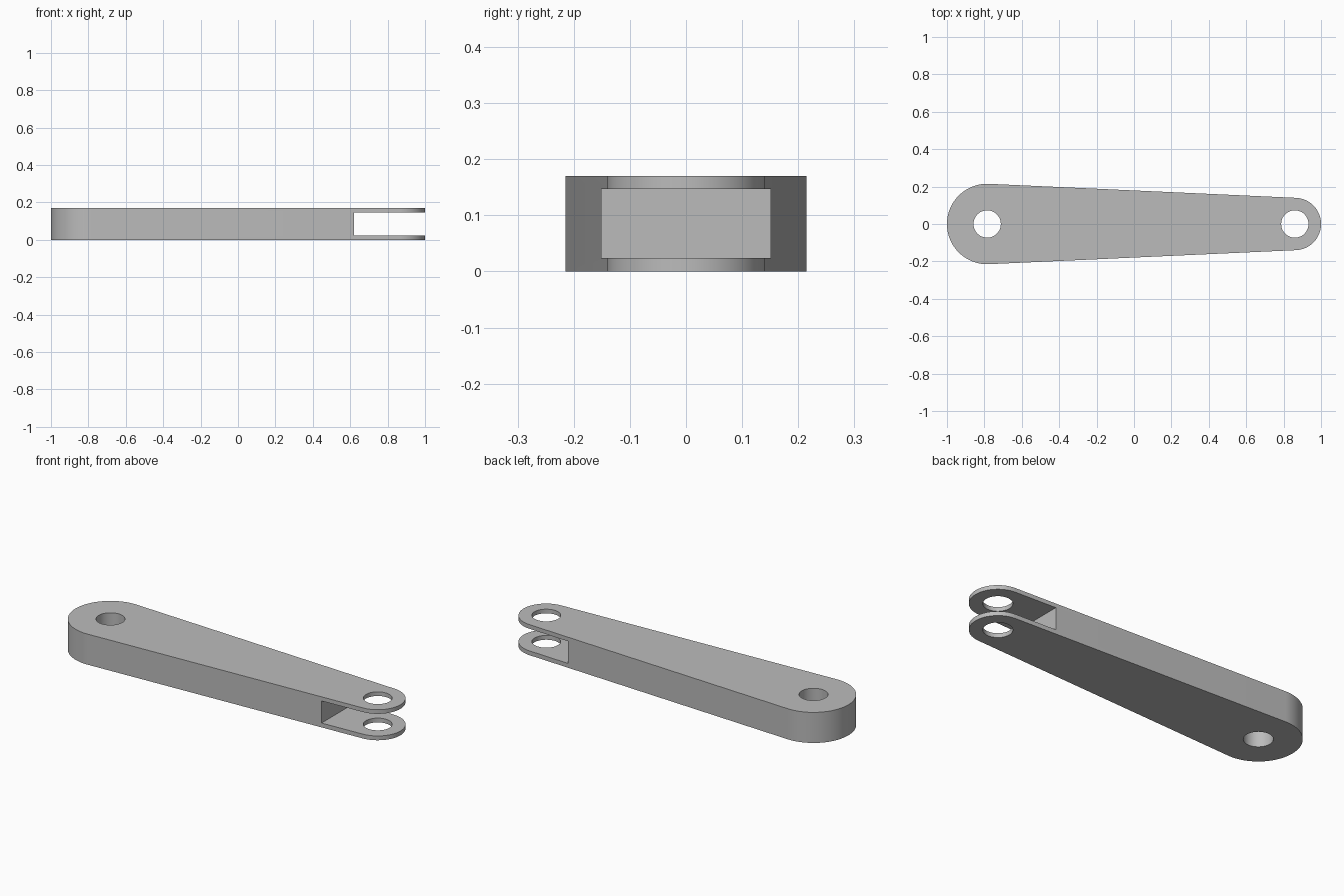
import bpy
import bmesh
from math import asin, cos, sin, pi, radians

if "Cube" in bpy.data.objects:
    bpy.data.objects.remove(bpy.data.objects["Cube"], do_unlink=True)

HEIGHT = 0.17
BIG_X, BIG_R = -0.785, 0.215
SMALL_X, SMALL_R = 0.86, 0.14
HOLE_R = 0.073
SLOT_X, SLOT_LOW, SLOT_HIGH = 0.62, 0.024, 0.147
SEGMENTS = 48

grey = bpy.data.materials.new("plain grey")
grey.use_nodes = True
grey.diffuse_color = (0.5, 0.5, 0.5, 1)
grey.node_tree.nodes["Principled BSDF"].inputs["Base Color"].default_value = (0.5, 0.5, 0.5, 1)


def prism(name, outline, low, high):
    """Extrude a flat outline from one height to another."""
    bm = bmesh.new()
    face = bm.faces.new([bm.verts.new((x, y, low)) for x, y in outline])
    side = bmesh.ops.extrude_face_region(bm, geom=[face])["geom"]
    top = [v for v in side if isinstance(v, bmesh.types.BMVert)]
    bmesh.ops.translate(bm, verts=top, vec=(0, 0, high - low))
    bmesh.ops.recalc_face_normals(bm, faces=bm.faces)
    mesh = bpy.data.meshes.new(name)
    bm.to_mesh(mesh)
    bm.free()
    mesh.materials.append(grey)
    obj = bpy.data.objects.new(name, mesh)
    bpy.context.collection.objects.link(obj)
    return obj


def arc(x, radius, start, end, count):
    steps = [start + (end - start) * i / count for i in range(count + 1)]
    return [(x + radius * cos(a), radius * sin(a)) for a in steps]


# Tapered arm: two round ends joined by their common tangents
tilt = asin((BIG_R - SMALL_R) / (SMALL_X - BIG_X))
tangent = pi / 2 - tilt
outline = (arc(SMALL_X, SMALL_R, -tangent, tangent, SEGMENTS)
           + arc(BIG_X, BIG_R, tangent, 2 * pi - tangent, SEGMENTS))
arm = prism("link_arm", outline, 0, HEIGHT)

# Cutters: fork slot and the two pin holes
slot = [(SLOT_X, -0.4), (1.2, -0.4), (1.2, 0.4), (SLOT_X, 0.4)]
cutters = [prism("fork_slot_cutter", slot, SLOT_LOW, SLOT_HIGH)]
for label, x in (("big_end", BIG_X), ("fork_end", SMALL_X)):
    circle = arc(x, HOLE_R, 0, 2 * pi, SEGMENTS)[:-1]
    cutters.append(prism(label + "_hole_cutter", circle, -0.1, HEIGHT + 0.1))

bpy.ops.object.select_all(action='DESELECT')
arm.select_set(True)
bpy.context.view_layer.objects.active = arm
for cutter in cutters:
    cutter.hide_render = True
    cut = arm.modifiers.new(cutter.name, 'BOOLEAN')
    cut.operation = 'DIFFERENCE'
    cut.solver = 'EXACT'
    cut.object = cutter
    bpy.ops.object.modifier_apply(modifier=cut.name)
for cutter in cutters:
    bpy.data.objects.remove(cutter, do_unlink=True)

# Smooth round walls with crisp rims
bpy.ops.object.shade_smooth_by_angle(angle=radians(30))
